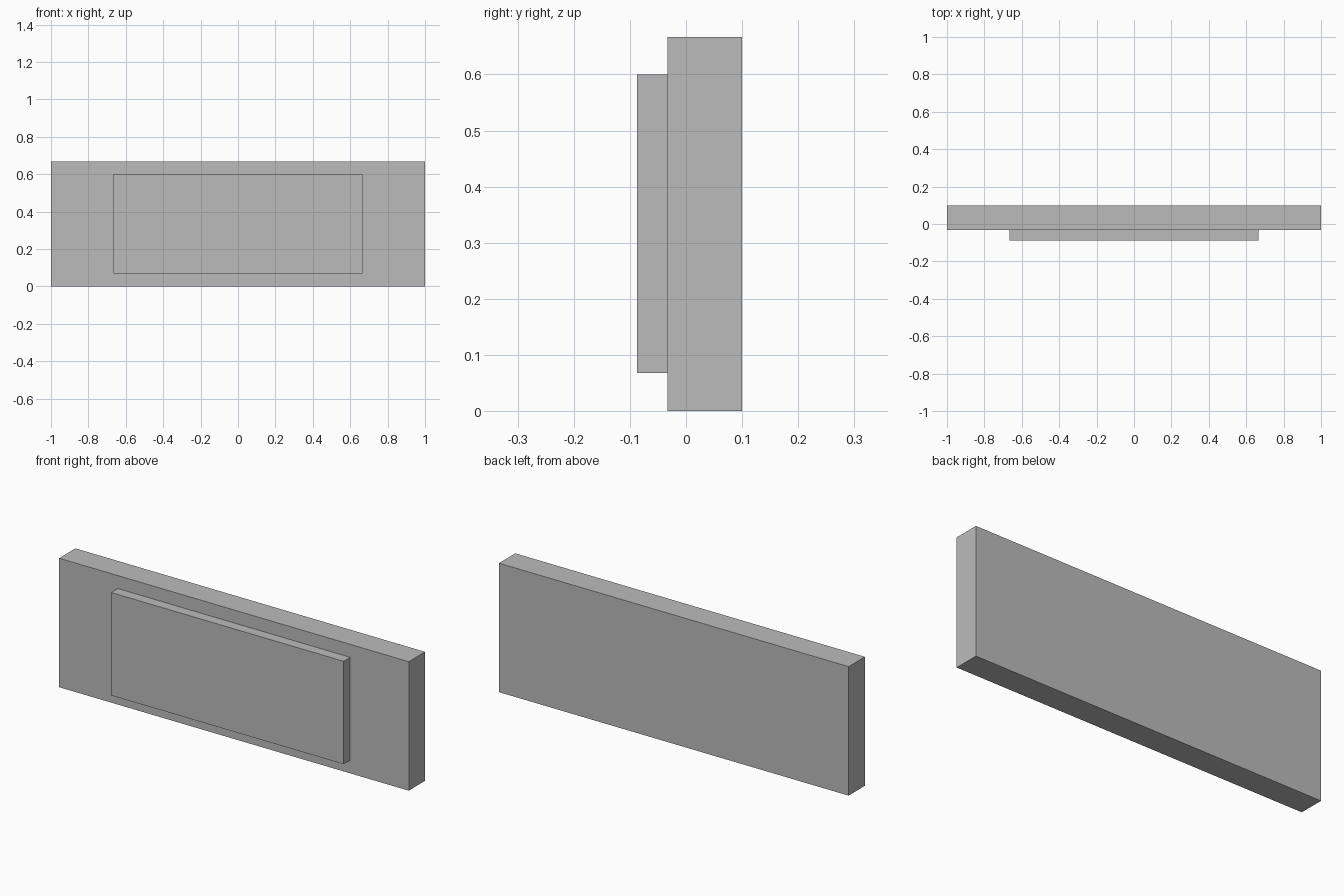
import bpy
import bmesh
from mathutils import Vector

default_cube = bpy.data.objects.get("Cube")
if default_cube:
    bpy.data.objects.remove(default_cube, do_unlink=True)

# One plain grey for the whole sign
GREY = (0.5, 0.5, 0.5, 1.0)
grey = bpy.data.materials.new("plain_grey")
grey.use_nodes = True
grey.diffuse_color = GREY
grey.node_tree.nodes["Principled BSDF"].inputs["Base Color"].default_value = GREY


def box(name, low, high):
    """Flat-shaded box between two opposite corners."""
    low, high = Vector(low), Vector(high)
    bm = bmesh.new()
    bmesh.ops.create_cube(bm, size=1)
    bmesh.ops.scale(bm, vec=high - low, verts=bm.verts)
    mesh = bpy.data.meshes.new(name)
    bm.to_mesh(mesh)
    bm.free()
    mesh.materials.append(grey)
    obj = bpy.data.objects.new(name, mesh)
    obj.location = (low + high) / 2
    bpy.context.collection.objects.link(obj)
    return obj


# Wide backing slab
FRONT = -0.033
box("backing_slab", (-1, FRONT, 0), (1, 0.1, 0.667))

# Raised plate on the front of the slab
box("raised_panel", (-0.665, -0.087, 0.068), (0.665, FRONT, 0.6))
